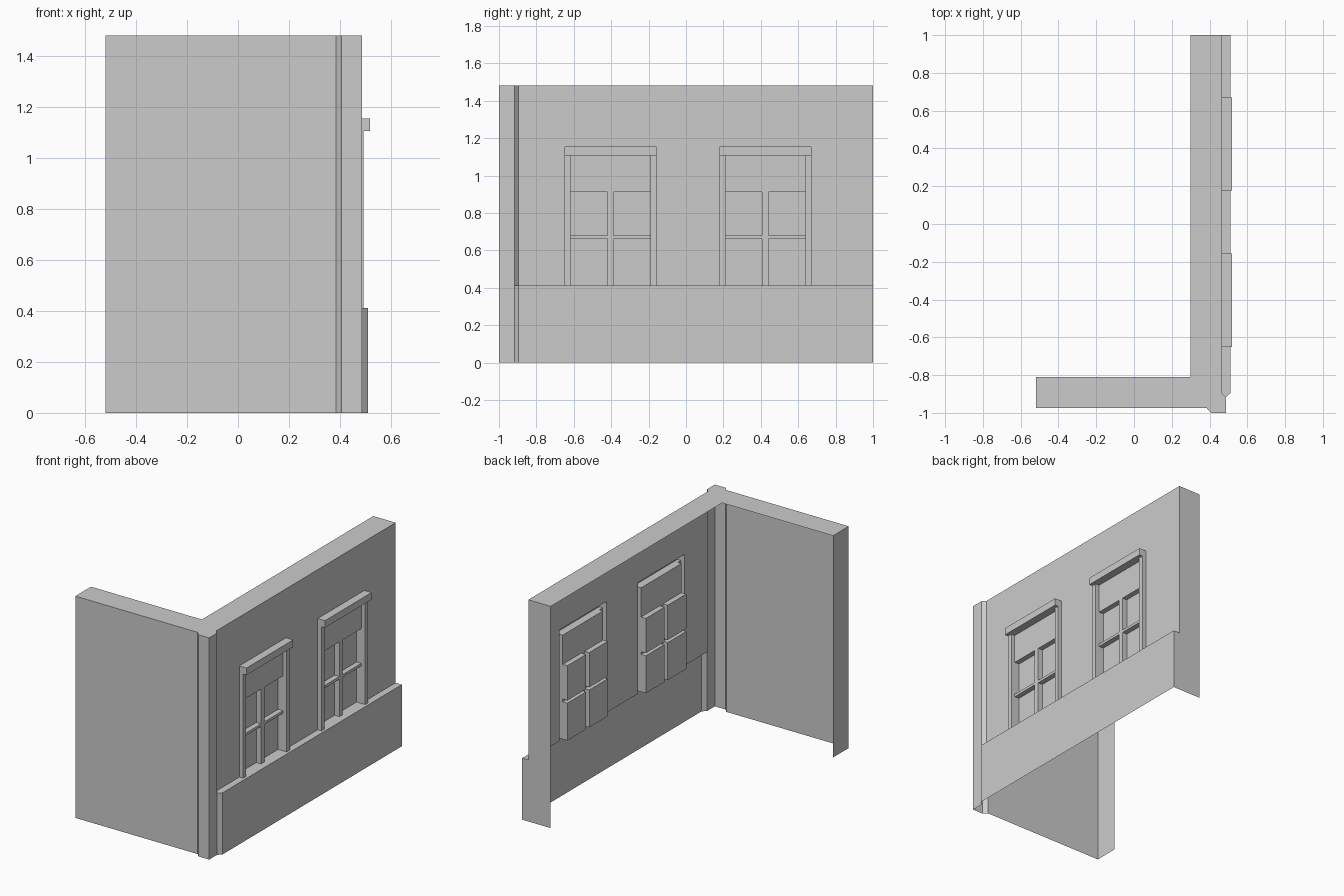
import bpy, bmesh

if "Cube" in bpy.data.objects:
    bpy.data.objects.remove(bpy.data.objects["Cube"])

H = 1.482        # wall height
PL = 0.412       # plinth height
SKIN, PLINTH, JAMB, HEADER, PANE = 0.465, 0.511, 0.493, 0.518, 0.43
Y0 = -0.895      # where the facade meets the corner post


def make(name, polys):
    """Open shell object from a list of polygons."""
    bm = bmesh.new()
    for p in polys:
        bm.faces.new([bm.verts.new(v) for v in p])
    bmesh.ops.remove_doubles(bm, verts=bm.verts, dist=1e-5)
    bmesh.ops.dissolve_limit(bm, angle_limit=0.01, verts=bm.verts, edges=bm.edges)
    me = bpy.data.meshes.new(name)
    bm.to_mesh(me)
    bm.free()
    ob = bpy.data.objects.new(name, me)
    bpy.context.collection.objects.link(ob)
    return ob


def strip(path, z0, z1):
    """Vertical quads along a plan path."""
    return [[(*a, z0), (*b, z0), (*b, z1), (*a, z1)] for a, b in zip(path, path[1:])]


def relief(rects):
    """Stepped facade skin: rects are (y0, y1, z0, z1, x), later ones win."""
    ys = sorted({v for r in rects for v in r[:2]})
    zs = sorted({v for r in rects for v in r[2:4]})

    def depth(i, j):
        cy, cz = (ys[i] + ys[i + 1]) / 2, (zs[j] + zs[j + 1]) / 2
        return [r[4] for r in rects if r[0] < cy < r[1] and r[2] < cz < r[3]][-1]

    polys = []
    for i in range(len(ys) - 1):
        for j in range(len(zs) - 1):
            x, a, b, c, d = depth(i, j), ys[i], ys[i + 1], zs[j], zs[j + 1]
            polys.append([(x, a, c), (x, b, c), (x, b, d), (x, a, d)])
            if i + 2 < len(ys) and (n := depth(i + 1, j)) != x:
                q = [(x, b, c), (n, b, c), (n, b, d), (x, b, d)]
                polys.append(q if n < x else q[::-1])
            if j + 2 < len(zs) and (n := depth(i, j + 1)) != x:
                q = [(x, a, d), (x, b, d), (n, b, d), (n, a, d)]
                polys.append(q if n < x else q[::-1])
    return polys


# Facade with plinth and two windows
rects = [(Y0, 1, 0, H, SKIN), (Y0, 1, 0, PL, PLINTH)]
for y in (-0.65, 0.178):
    w, t = 0.493, 0.033
    m = y + w / 2
    rects += [(y, y + t, PL, 1.107, JAMB), (y + w - t, y + w, PL, 1.107, JAMB),
              (y, y + w, 1.107, 1.155, HEADER)]
    for a, b in ((y + t, m - 0.017), (m + 0.017, y + w - t)):
        rects += [(a, b, PL, 0.662, PANE), (a, b, 0.68, 0.912, PANE)]
make("window_facade", relief(rects))

# Side wall skin with its free end
make("side_wall", strip([(-0.52, -0.81), (-0.52, -0.975), (0.385, -0.975)], 0, H))

# Chamfered corner post, with the plinth returning into it
tip = (0.487, -0.917)
post = strip([(0.385, -0.975), (0.407, -1), (0.487, -1), tip], 0, H)
post += strip([tip, (SKIN, Y0)], PL, H) + strip([tip, (PLINTH, Y0)], 0, PL)
post.append([(*tip, PL), (PLINTH, Y0, PL), (SKIN, Y0, PL)])
make("corner_post", post)

# Far end of the facade wall, stepped at the plinth
make("facade_end", [[(x, 1, z) for x, z in (
    (0.30, 0), (0.30, H), (SKIN, H), (SKIN, PL), (PLINTH, PL), (PLINTH, 0))]])

# Flat top over both walls
make("wall_top", [[(x, y, H) for x, y in (
    (-0.52, -0.975), (0.385, -0.975), (0.407, -1), (0.487, -1), tip, (SKIN, Y0),
    (SKIN, 1), (0.30, 1), (0.30, -0.81), (-0.52, -0.81))]])
